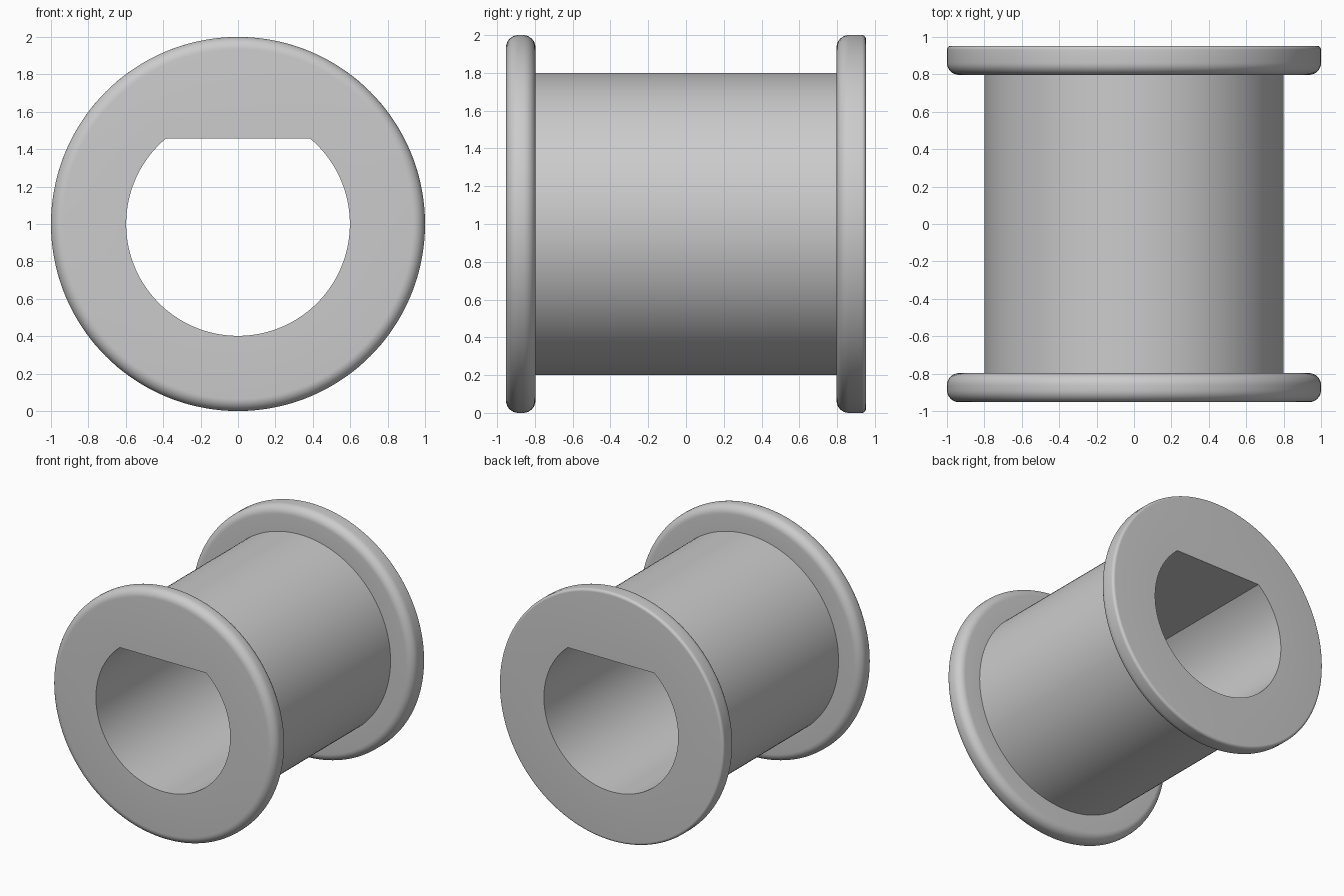
import bpy, bmesh, math

if "Cube" in bpy.data.objects:
    bpy.data.objects.remove(bpy.data.objects["Cube"], do_unlink=True)

SEGMENTS = 144          # 2.5 degree steps, so the flat's corners fall on a step
RIM, BARREL, BORE = 1.0, 0.8, 0.598
END, INNER = 0.953, 0.797
FLAT_ANGLE = math.radians(50)
FLAT_HEIGHT = BORE * math.sin(FLAT_ANGLE)


def fillet(y, toward, radius, start_on_face, steps=8):
    """Quarter-round between a flange face at y and the rim, as (radius, y)."""
    points = []
    for i in range(steps + 1):
        a = math.pi / 2 * i / steps
        points.append((RIM - radius + radius * math.sin(a),
                       y + toward * radius * (1 - math.cos(a))))
    return points if start_on_face else points[::-1]


def bore_radius(angle):
    """Round bore with a flat across its top."""
    s = math.sin(angle)
    return min(BORE, FLAT_HEIGHT / s) if s > 0 else BORE


# Outer profile from front to back; None marks the keyed bore
profile = [(None, -END)]
profile += fillet(-END, 1, 0.065, True)
profile += fillet(-INNER, -1, 0.065, False)
profile += [(BARREL, -INNER), (BARREL, INNER)]
profile += fillet(INNER, 1, 0.065, True)
profile += fillet(END, -1, 0.022, False)
profile += [(None, END)]

# Sweep the profile around the y axis into one closed hollow body
bm = bmesh.new()
columns = []
for k in range(SEGMENTS):
    a = 2 * math.pi * k / SEGMENTS
    column = []
    for r, y in profile:
        radius = bore_radius(a) if r is None else r
        column.append(bm.verts.new((radius * math.cos(a), y, 1 + radius * math.sin(a))))
    columns.append(column)
for k, here in enumerate(columns):
    there = columns[(k + 1) % SEGMENTS]
    for i in range(len(profile)):
        j = (i + 1) % len(profile)
        bm.faces.new((here[i], here[j], there[j], there[i]))
bmesh.ops.recalc_face_normals(bm, faces=bm.faces)

mesh = bpy.data.meshes.new("flanged_sleeve")
bm.to_mesh(mesh)
bm.free()
sleeve = bpy.data.objects.new("flanged_sleeve", mesh)
bpy.context.collection.objects.link(sleeve)

# Plain grey material
grey = bpy.data.materials.new("light_grey")
grey.use_nodes = True
colour = (0.6, 0.6, 0.6, 1)
grey.diffuse_color = colour
grey.node_tree.nodes["Principled BSDF"].inputs["Base Color"].default_value = colour
mesh.materials.append(grey)

# Smooth curves, sharp flange faces and bore edges
bpy.ops.object.select_all(action='DESELECT')
sleeve.select_set(True)
bpy.context.view_layer.objects.active = sleeve
bpy.ops.object.shade_smooth_by_angle(angle=math.radians(25))
